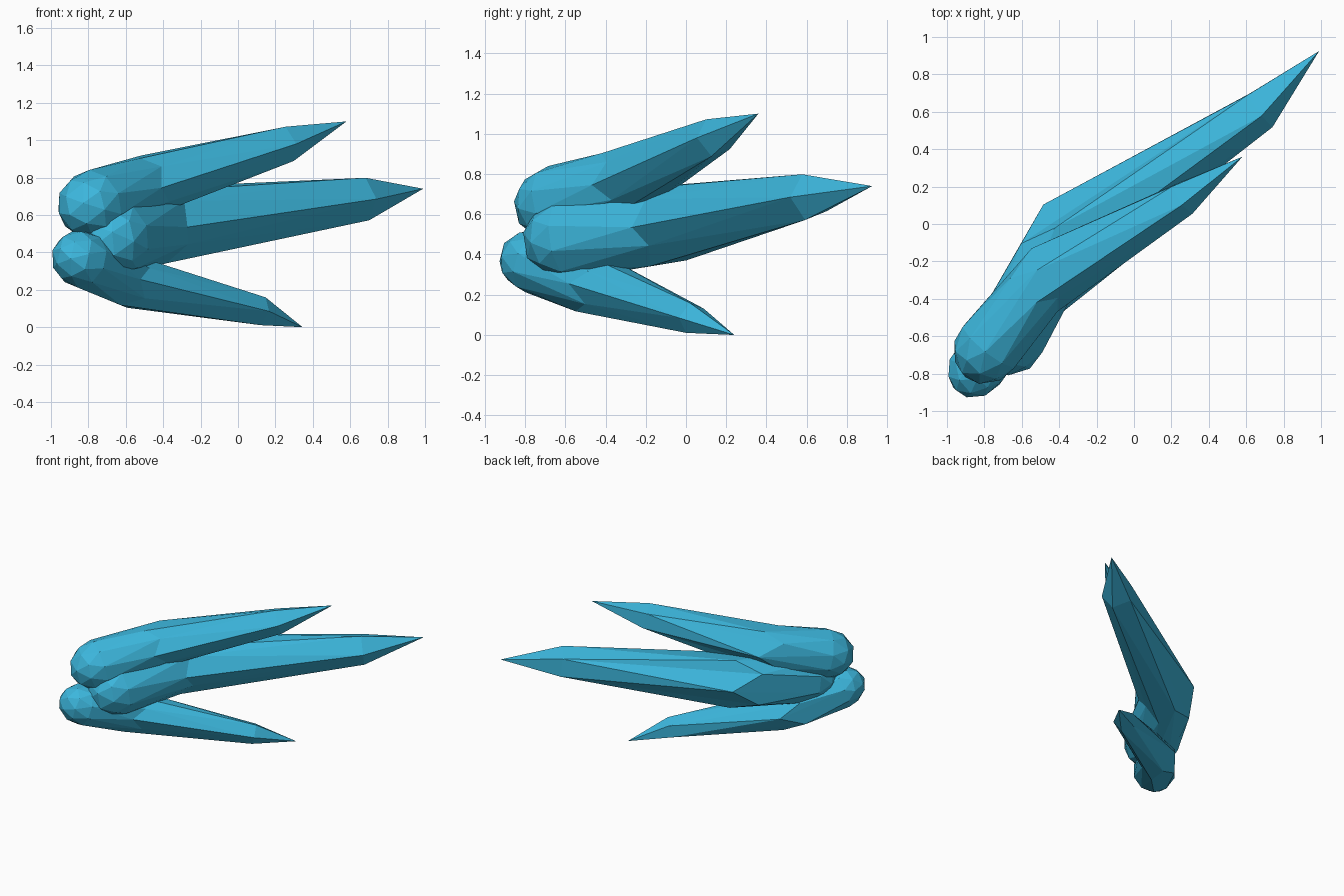
import bpy, bmesh, math
from mathutils import Vector

if "Cube" in bpy.data.objects:
    bpy.data.objects.remove(bpy.data.objects["Cube"])

mat = bpy.data.materials.new("blue")
mat.diffuse_color = (0.045, 0.47, 0.72, 1)
mat.use_nodes = True
mat.node_tree.nodes["Principled BSDF"].inputs["Base Color"].default_value = mat.diffuse_color

# heights of the vertex rings in a 42-vertex icosphere, from rounded root to tip
LEVELS = [-1, -0.851, -0.526, -0.447, 0, 0.447, 0.526, 0.851, 1]


def strand(name, root, stations, twist=0):
    """Stretch the top half of an icosphere along a path, keeping a round root.
    root = end of the dome, stations = (x, y, z, radius) from equator to tip."""
    pole, eq = Vector(root), Vector(stations[0][:3])
    pts = [eq.lerp(pole, -h) for h in LEVELS[:4]] + [Vector(s[:3]) for s in stations]
    rad = [stations[0][3] * math.sqrt(1 - h * h) for h in LEVELS[:4]]
    rad += [s[3] for s in stations]
    bm = bmesh.new()
    bmesh.ops.create_icosphere(bm, subdivisions=2, radius=1)
    for v in bm.verts:
        i = min(range(9), key=lambda k: abs(LEVELS[k] - v.co.z))
        tangent = (pts[min(i + 1, 8)] - pts[max(i - 1, 0)]).normalized()
        side = tangent.cross(Vector((0, 0, 1))).normalized()
        up = side.cross(tangent)
        a = math.atan2(v.co.y, v.co.x) + math.radians(twist)
        r = 0 if i in (0, 8) else rad[i]
        v.co = pts[i] + (side * math.cos(a) + up * math.sin(a)) * r
    bmesh.ops.recalc_face_normals(bm, faces=bm.faces)
    me = bpy.data.meshes.new(name)
    bm.to_mesh(me)
    bm.free()
    me.materials.append(mat)
    ob = bpy.data.objects.new(name, me)
    bpy.context.collection.objects.link(ob)


# upper spike
strand("upper_spike", (-0.90, -0.82, 0.60), [
    (-0.77, -0.65, 0.66, 0.185), (-0.54, -0.36, 0.745, 0.17),
    (-0.46, -0.27, 0.765, 0.165), (0.26, 0.14, 0.98, 0.10),
    (0.58, 0.36, 1.10, 0)])

# middle spike, the longest
strand("middle_spike", (-0.76, -0.79, 0.44), [
    (-0.66, -0.59, 0.48, 0.205), (-0.45, -0.17, 0.535, 0.205),
    (-0.37, -0.06, 0.56, 0.20), (0.67, 0.615, 0.685, 0.12),
    (0.99, 0.925, 0.74, 0)])

# lower spike
strand("lower_spike", (-0.95, -0.89, 0.42), [
    (-0.83, -0.76, 0.36, 0.155), (-0.64, -0.49, 0.255, 0.15),
    (-0.55, -0.40, 0.235, 0.14), (0.12, 0.03, 0.085, 0.08),
    (0.345, 0.24, 0.0, 0)])
